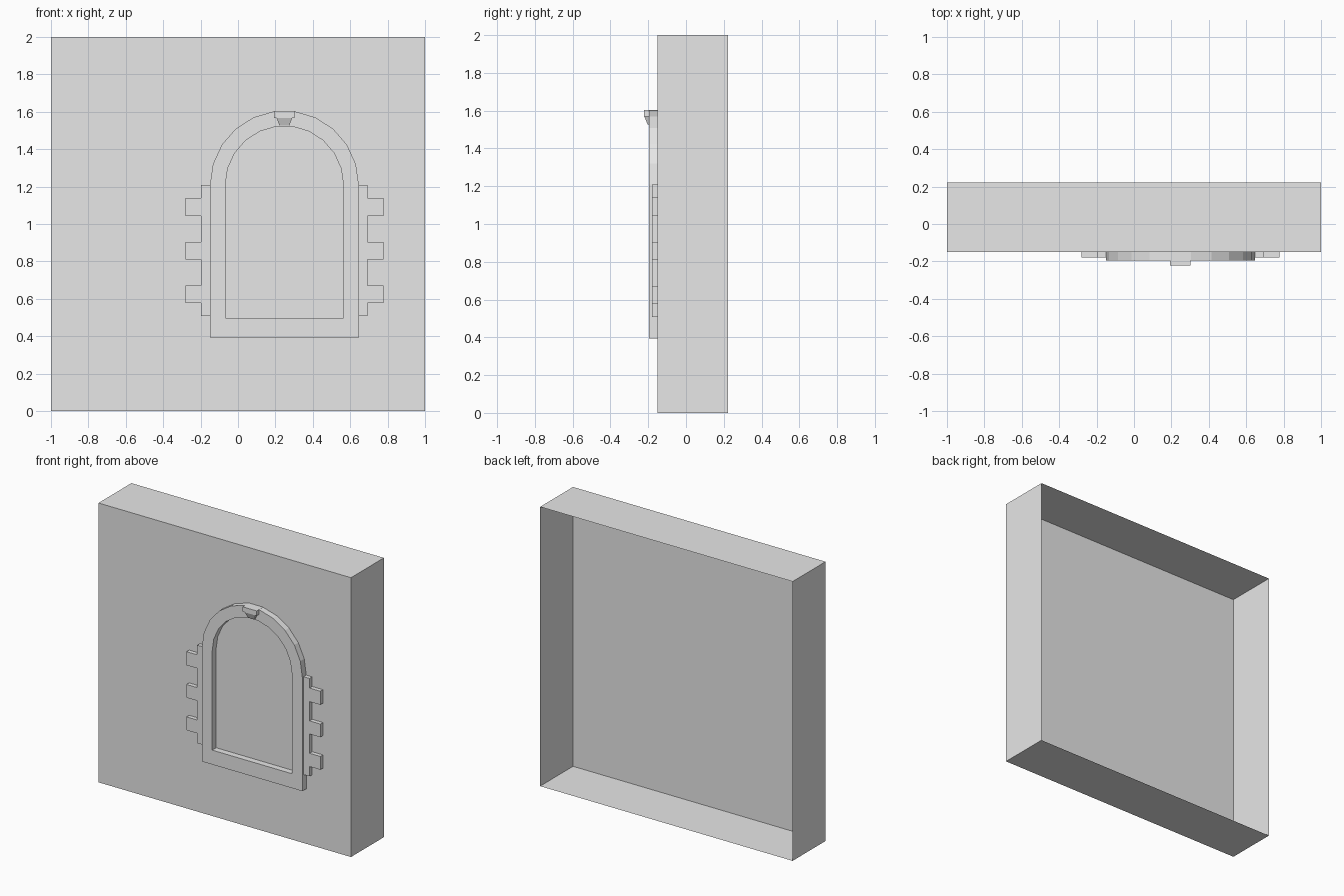
import bpy, bmesh, math

cube = bpy.data.objects.get("Cube")
if cube:
    bpy.data.objects.remove(cube, do_unlink=True)

grey = bpy.data.materials.new("plain grey")
grey.use_nodes = True
grey.diffuse_color = (0.8, 0.8, 0.8, 1)
grey.node_tree.nodes["Principled BSDF"].inputs["Base Color"].default_value = (0.8, 0.8, 0.8, 1)

WALL, BACK = -0.15, 0.222      # front plane and rear rim of the wall
CX, SPRING = 0.248, 1.208      # window centre line and arch spring height


def finish(name, bm):
    bmesh.ops.recalc_face_normals(bm, faces=bm.faces[:])
    mesh = bpy.data.meshes.new(name)
    bm.to_mesh(mesh)
    bm.free()
    mesh.materials.append(grey)
    obj = bpy.data.objects.new(name, mesh)
    bpy.context.collection.objects.link(obj)
    return obj


def loft(name, rings, cap):
    """Join closed rings of points in order; cap the last ring if asked."""
    bm = bmesh.new()
    loops = [[bm.verts.new(p) for p in ring] for ring in rings]
    n = len(loops[0])
    for a, b in zip(loops, loops[1:]):
        for i in range(n):
            j = (i + 1) % n
            bm.faces.new((a[i], a[j], b[j], b[i]))
    if cap:
        bm.faces.new(loops[-1])
    return finish(name, bm)


def at_depth(points, y):
    return [(x, y, z) for x, z in points]


def arch(radius, bottom, segments=11):
    pts = [(CX - radius, bottom), (CX + radius, bottom)]
    for i in range(segments + 1):
        a = math.pi * i / segments
        pts.append((CX + radius * math.cos(a), SPRING + radius * math.sin(a)))
    return pts


# Wall: a thin shell, open at the back
square = [(-1, 0), (1, 0), (1, 2), (-1, 2)]
loft("wall", [at_depth(square, BACK), at_depth(square, WALL)], True)

# Raised arched frame around the window
outer, inner = arch(0.398, 0.394), arch(0.316, 0.497)
loft("window_frame", [at_depth(outer, WALL), at_depth(outer, -0.195),
                      at_depth(inner, -0.195), at_depth(inner, WALL)], False)

# Toothed stone strips on both sides of the frame
for side, name in ((-1, "right_quoins"), (1, "left_quoins")):
    near, mid, far = (CX + side * d for d in (0.398, 0.445, 0.53))
    pts = [(near, 0.507), (mid, 0.507)]
    for low, high in ((0.577, 0.672), (0.81, 0.904), (1.042, 1.139)):
        pts += [(mid, low), (far, low), (far, high), (mid, high)]
    pts += [(mid, SPRING), (near, SPRING)]
    loft(name, [at_depth(pts, WALL), at_depth(pts, -0.18)], True)


# Keystone: square head with a tapering lower part
def level(half, front, z):
    return [(CX - half, WALL, z), (CX + half, WALL, z),
            (CX + half, front, z), (CX - half, front, z)]


keystone = loft("keystone", [level(0.055, -0.222, 1.603), level(0.055, -0.222, 1.568),
                             level(0.042, -0.22, 1.568), level(0.026, -0.203, 1.526)], True)
bm = bmesh.new()
bm.from_mesh(keystone.data)
bmesh.ops.holes_fill(bm, edges=[e for e in bm.edges if e.is_boundary])
bmesh.ops.recalc_face_normals(bm, faces=bm.faces[:])
bm.to_mesh(keystone.data)
bm.free()
